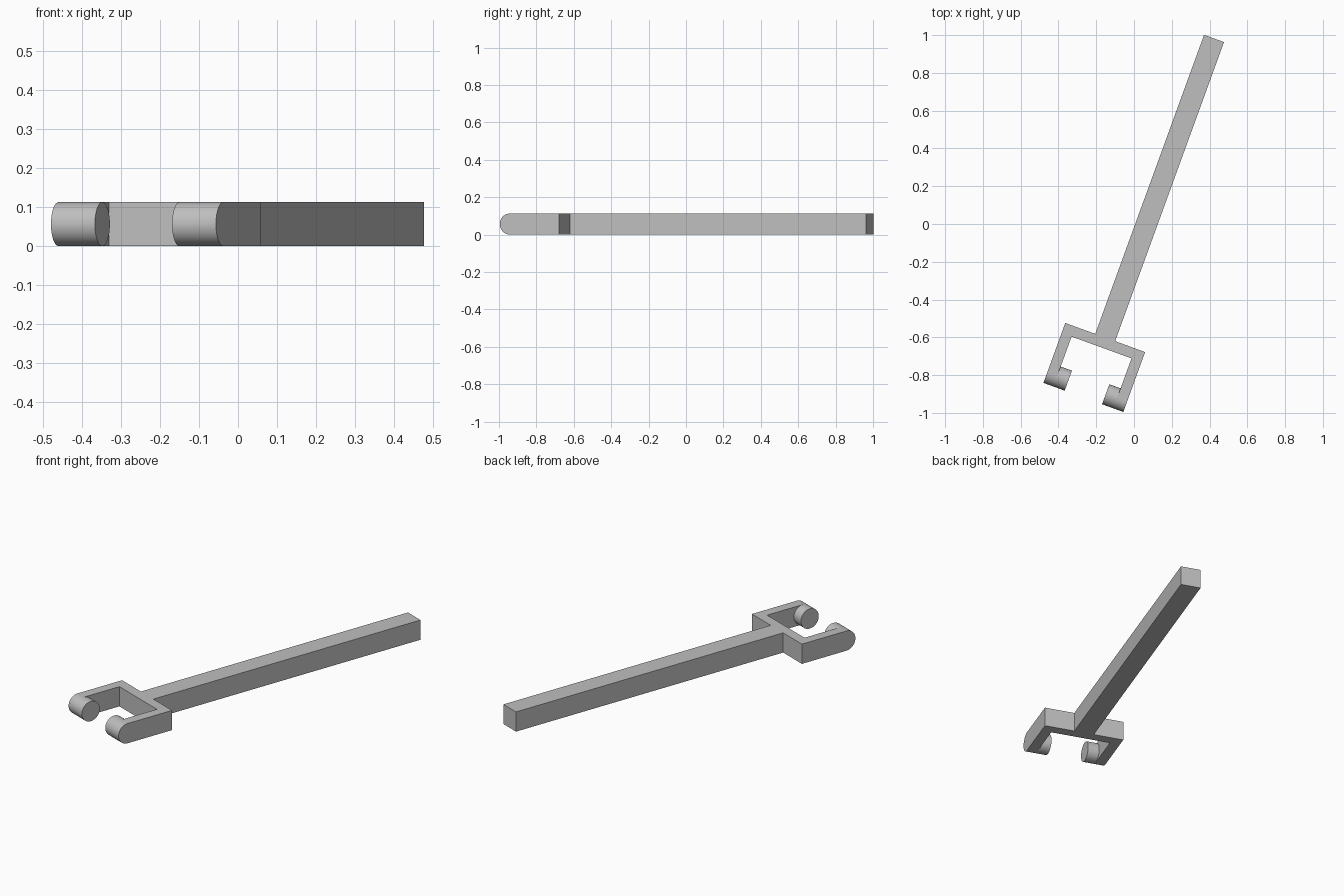
import bpy
import bmesh
from math import radians, pi, sin, cos
from mathutils import Matrix, Vector

cube = bpy.data.objects.get("Cube")
if cube:
    bpy.data.objects.remove(cube, do_unlink=True)

grey = bpy.data.materials.new("plain grey")
grey.use_nodes = True
colour = (0.52, 0.52, 0.52, 1)
grey.diffuse_color = colour
grey.node_tree.nodes["Principled BSDF"].inputs["Base Color"].default_value = colour

# Sizes along the tool's own axes, before it is turned in plan
W = 0.1125             # bar width and height
R = W / 2              # tip radius, also wall thickness
CX = 0.0622            # centre line
HALF = 2 * W           # half the fork width
BACK = -0.617          # rear face of the fork
PIVOT = BACK - 5 * R   # peg axis
END = 1.068            # free end of the bar
PEG = 0.0635           # peg length inside the fork
TURN = Matrix.Rotation(radians(-20), 4, 'Z')


def prism(name, outline, direction):
    """Extrude a closed outline along a direction, then turn it in plan."""
    bm = bmesh.new()
    face = bm.faces.new([bm.verts.new(p) for p in outline])
    moved = bmesh.ops.extrude_face_region(bm, geom=[face])["geom"]
    bmesh.ops.translate(bm, vec=Vector(direction),
                        verts=[g for g in moved if isinstance(g, bmesh.types.BMVert)])
    bmesh.ops.recalc_face_normals(bm, faces=bm.faces[:])
    bm.transform(TURN)
    mesh = bpy.data.meshes.new(name)
    bm.to_mesh(mesh)
    bm.free()
    mesh.materials.append(grey)
    obj = bpy.data.objects.new(name, mesh)
    bpy.context.collection.objects.link(obj)
    bpy.ops.object.select_all(action='DESELECT')
    obj.select_set(True)
    bpy.context.view_layer.objects.active = obj
    bpy.ops.object.shade_smooth_by_angle(angle=radians(30))
    return obj


def arc(x, start, end, steps):
    """Points around the peg axis in the upright plane at x."""
    angles = [start + (end - start) * i / steps for i in range(steps + 1)]
    return [(x, PIVOT + R * cos(a), R + R * sin(a)) for a in angles]


# Long bar and crossbar share one T-shaped plan
half_plan = [(R, END), (R, BACK), (HALF, BACK), (HALF, BACK - R)]
plan = half_plan + [(-x, y) for x, y in reversed(half_plan)]
prism("bar_and_crossbar", [(CX + x, y, 0) for x, y in plan], (0, 0, W))

# Round-tipped arms with pegs facing each other
for side, label in ((1, "left"), (-1, "right")):
    outer = CX + side * HALF
    inner = outer - side * R
    arm = [(outer, BACK - R, 0), (outer, BACK - R, W)]
    arm += arc(outer, pi / 2, 3 * pi / 2, 24)
    prism(label + "_arm", arm, (-side * R, 0, 0))
    prism(label + "_peg", arc(inner, 0, 2 * pi, 48)[:-1], (-side * PEG, 0, 0))
